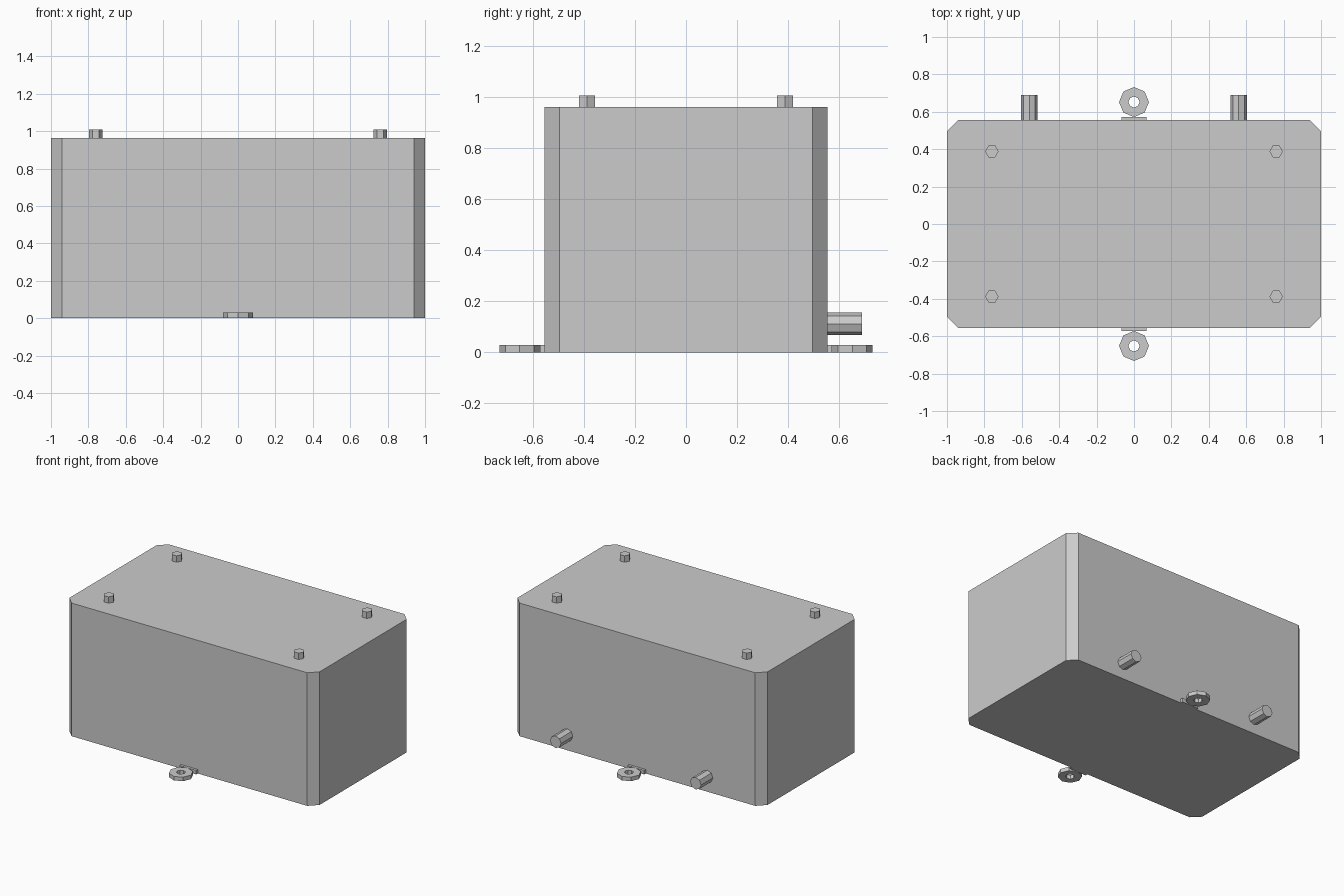
import bpy
import bmesh
from math import cos, sin, tau, pi
from mathutils import Matrix

cube = bpy.data.objects.get("Cube")
if cube:
    bpy.data.objects.remove(cube, do_unlink=True)

GREY = (0.6, 0.6, 0.6, 1)
mat = bpy.data.materials.new("plain grey")
mat.use_nodes = True
mat.diffuse_color = GREY
mat.node_tree.nodes["Principled BSDF"].inputs["Base Color"].default_value = GREY


def add_object(name, bm):
    bmesh.ops.recalc_face_normals(bm, faces=bm.faces)
    mesh = bpy.data.meshes.new(name)
    bm.to_mesh(mesh)
    bm.free()
    mesh.materials.append(mat)
    obj = bpy.data.objects.new(name, mesh)
    bpy.context.collection.objects.link(obj)
    return obj


def prism(name, outline, height, matrix=Matrix()):
    """Extrude a flat outline upwards, then place it."""
    bm = bmesh.new()
    base = bm.faces.new([bm.verts.new((x, y, 0)) for x, y in outline])
    top = bmesh.ops.extrude_face_region(bm, geom=[base], use_keep_orig=True)["geom"]
    verts = [v for v in top if isinstance(v, bmesh.types.BMVert)]
    bmesh.ops.translate(bm, verts=verts, vec=(0, 0, height))
    bm.transform(matrix)
    return add_object(name, bm)


def ngon(sides, radius):
    return [(radius * cos(tau * i / sides), radius * sin(tau * i / sides)) for i in range(sides)]


def ring(name, sides, outer, inner, height, location):
    """Flat washer with a straight hole."""
    bm = bmesh.new()
    loops = []
    for radius, z in ((outer, 0), (outer, height), (inner, height), (inner, 0)):
        loops.append([bm.verts.new((x, y, z)) for x, y in ngon(sides, radius)])
    for k in range(4):
        a, b = loops[k], loops[(k + 1) % 4]
        for i in range(sides):
            j = (i + 1) % sides
            bm.faces.new((a[i], a[j], b[j], b[i]))
    bm.transform(Matrix.Translation(location))
    return add_object(name, bm)


# Housing with cut vertical corners
W, D, H, CUT = 1.0, 0.555, 0.962, 0.058
prism("housing", [(W, CUT - D), (W, D - CUT), (W - CUT, D), (CUT - W, D),
                  (-W, D - CUT), (-W, CUT - D), (CUT - W, -D), (W - CUT, -D)], H)

# Hexagonal studs on the lid
for side, sx in (("left", 1), ("right", -1)):
    for end, sy in (("back", 1), ("front", -1)):
        prism(f"{end}_{side}_stud", ngon(6, 0.036), 0.046,
              Matrix.Translation((0.76 * sx, 0.388 * sy, H)))

# Cable stubs on the back
for side, sx in (("left", 1), ("right", -1)):
    prism(f"{side}_cable_stub", ngon(8, 0.044), 0.135,
          Matrix.Translation((0.56 * sx, D, 0.112)) @ Matrix.Rotation(-pi / 2, 4, "X"))

# Mounting lugs with a bridge plate, front and back
for end, sy in (("back", 1), ("front", -1)):
    ring(f"{end}_lug", 8, 0.08, 0.03, 0.029, (0, 0.652 * sy, 0))
    prism(f"{end}_lug_bridge", [(-0.067, 0), (0.067, 0), (0.067, 0.018), (-0.067, 0.018)], 0.029,
          Matrix.Rotation(0 if sy > 0 else pi, 4, "Z") @ Matrix.Translation((0, D, 0)))
